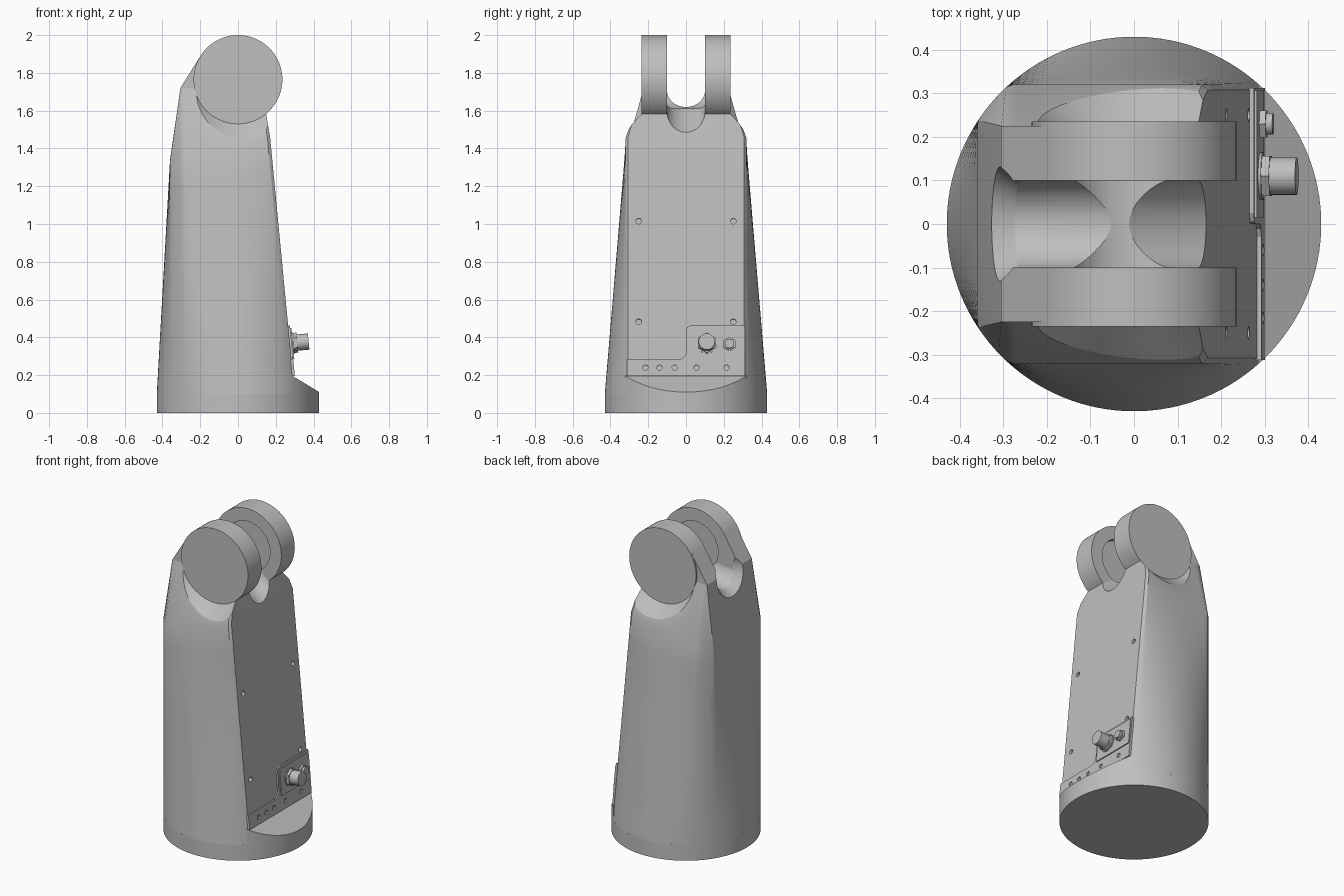
import bpy, bmesh, math
from mathutils import Matrix, Vector

cube = bpy.data.objects.get("Cube")
if cube:
    bpy.data.objects.remove(cube)

grey = bpy.data.materials.new("plain grey")
grey.use_nodes = True
colour = (0.52, 0.52, 0.52, 1)
grey.diffuse_color = colour
grey.node_tree.nodes["Principled BSDF"].inputs["Base Color"].default_value = colour

R = 0.43            # base radius
HUB_Z = 1.765       # pivot height
HUB_R = 0.235


def finish(name, bm):
    bmesh.ops.remove_doubles(bm, verts=bm.verts, dist=0.0005)
    bmesh.ops.recalc_face_normals(bm, faces=bm.faces)
    mesh = bpy.data.meshes.new(name)
    bm.to_mesh(mesh)
    bm.free()
    mesh.materials.append(grey)
    ob = bpy.data.objects.new(name, mesh)
    bpy.context.scene.collection.objects.link(ob)
    return ob


def loft(name, rings, matrix=Matrix()):
    bm = bmesh.new()
    rows = [[bm.verts.new(matrix @ Vector(p)) for p in ring] for ring in rings]
    n = len(rows[0])
    for a, b in zip(rows, rows[1:]):
        for i in range(n):
            j = (i + 1) % n
            bm.faces.new((a[i], a[j], b[j], b[i]))
    bm.faces.new(rows[0])
    bm.faces.new(rows[-1])
    return finish(name, bm)


def prism(name, outline, near, far, matrix=Matrix()):
    return loft(name, [[(d, u, v) for u, v in outline] for d in (near, far)], matrix)


def rod(name, start, end, r0, r1=None, sides=64, matrix=Matrix()):
    start, end = matrix @ Vector(start), matrix @ Vector(end)
    turn = (end - start).to_track_quat("Z", "Y").to_matrix().to_4x4()
    bm = bmesh.new()
    bmesh.ops.create_cone(bm, cap_ends=True, segments=sides, radius1=r0,
                          radius2=r0 if r1 is None else r1, depth=(end - start).length,
                          matrix=Matrix.Translation((start + end) / 2) @ turn)
    return finish(name, bm)


def cut(ob, cutters):
    for cutter in cutters:
        cutter.hide_render = True
        mod = ob.modifiers.new("cut", "BOOLEAN")
        mod.operation = "DIFFERENCE"
        mod.solver = "EXACT"
        mod.object = cutter
        bpy.context.view_layer.objects.active = ob
        bpy.ops.object.modifier_apply(modifier=mod.name)


# Body: round at the foot, blending to a flat-sided head
start = math.acos(0.30 / R)
N = 80
angles = [start + (2 * math.pi - 2 * start) * i / N for i in range(N + 1)]
bottom, seam, top = [], [], []
for a in angles:
    x, y = R * math.cos(a), R * math.sin(a)
    bottom.append(Vector((x, y, 0.1)))
    sx = max(x, -0.36)
    if x > -0.29:
        sx = -0.29 + (x + 0.29) * 0.46 / 0.59
    sy = max(-0.32, min(0.32, y))
    seam.append(Vector((sx, sy, 1.42 + 0.23 * sx)))
    top.append(Vector((max(sx, -0.305) if sx < 0 else sx * 0.74,
                       max(-0.225, min(0.225, y)), 1.72)))
steps = 8
rings = [[p.lerp(q, k / steps) for p, q in zip(bottom, seam)] for k in range(steps + 1)]
body = loft("body", rings + [top])

# Round foot and its sloping ledge
foot = rod("foot", (0, 0, 0), (0, 0, 0.101), R, sides=128)
bm = bmesh.new()
bmesh.ops.create_cone(bm, cap_ends=True, segments=128, radius1=R, radius2=R, depth=0.3,
                      matrix=Matrix.Translation((0, 0, 0.15)))
for point, normal in (((0.285, 0, 0), (-1, 0, 0)), ((R, 0, 0.11), (0.085, 0, 0.14))):
    found = bmesh.ops.bisect_plane(bm, geom=bm.verts[:] + bm.edges[:] + bm.faces[:],
                                   plane_co=point, plane_no=normal, clear_outer=True)
    edges = [e for e in found["geom_cut"] if isinstance(e, bmesh.types.BMEdge)]
    bmesh.ops.edgeloop_fill(bm, edges=edges)
ledge = finish("foot_ledge", bm)


# Channels between the fork arms, and clearance around the hub
def channel(name, x0, z0, x1, z1):
    w = 0.102
    arc = [(w * math.cos(t), w + w * math.sin(t))
           for t in (math.pi + math.pi * i / 24 for i in range(25))]
    return loft(name, [[(x, y, z + h) for y, h in arc] + [(x, w, 2.2), (x, -w, 2.2)]
                       for x, z in ((x0, z0), (x1, z1))])


bore = rod("bore_cutter", (0, -0.13, HUB_Z), (0, 0.13, HUB_Z), 0.155)
mouth = rod("mouth_cutter", (-0.26, 0, 1.712), (-0.36, 0, 1.712), 0.101, 0.165)
cutters = [
    channel("back_channel_cutter", -0.5, 1.585, -0.02, 1.622),
    channel("panel_channel_cutter", -0.03, 1.624, 0.4, 1.319),
    bore, mouth,
]
for s in (-1, 1):
    cutters.append(rod("shoulder_cutter", (0, s * 0.232, HUB_Z), (0, s * 0.45, HUB_Z), 0.232, 0.45, 96))

# Panel frame: x is outward, y sideways, z up the slope
up = Vector((-0.0957, 0, 1)).normalized()
out = Vector((up.z, 0, -up.x))
panel = Matrix.Translation((0.3096, 0, 0)) @ Matrix(
    ((out.x, 0, up.x), (0, 1, 0), (out.z, 0, up.z))).to_4x4()

# Connector bracket with a raised plate
bracket = prism("bracket", [(-0.312, 0.195), (0.312, 0.195), (0.312, 0.465), (0.025, 0.465),
                            (0.005, 0.455), (0, 0.435), (0, 0.315), (-0.01, 0.295),
                            (-0.03, 0.285), (-0.312, 0.285)], -0.01, 0.01, panel)
plate = prism("connector_plate", [(0.015, 0.285), (0.306, 0.285), (0.306, 0.45), (0.015, 0.45)],
              0, 0.016, panel)

# Screw holes
holes = [(y, z) for y in (-0.25, 0.25) for z in (0.485, 1.02)]
body_holes = [rod("hole_cutter", (-0.02, y, z), (0.03, y, z), 0.015, sides=16, matrix=panel)
              for y, z in holes]
strip_holes = [rod("hole_cutter", (0.001, y, 0.24), (0.03, y, 0.24), 0.014, sides=16, matrix=panel)
               for y in (-0.215, -0.14, -0.06, 0.055, 0.215)]
cut(body, cutters + body_holes)
cut(bracket, strip_holes)

# Large and small connectors
parts = [body, foot, ledge, bracket, plate]
for name, y, z, d0, d1, r, sides in (
        ("large_washer", 0.11, 0.37, 0.01, 0.022, 0.055, 32),
        ("large_nut", 0.11, 0.37, 0.02, 0.04, 0.053, 6),
        ("large_barrel", 0.11, 0.37, 0.03, 0.1, 0.043, 32),
        ("small_nut", 0.23, 0.365, 0.01, 0.03, 0.036, 6),
        ("small_barrel", 0.23, 0.365, 0.02, 0.045, 0.025, 24)):
    parts.append(rod(name, (d0, y, z), (d1, y, z), r, sides=sides, matrix=panel))

# Fork arms and hub discs
sideways = Matrix(((0, 1, 0), (1, 0, 0), (0, 0, 1))).to_4x4()
arm_outline = [(-0.317, 1.62), (-0.305, 1.72), (-0.199, 1.89), (0, 1.85), (0, 1.62)]
for s, side in ((-1, "front"), (1, "back")):
    arm = prism(side + "_arm", arm_outline, s * 0.1, s * 0.225, sideways)
    disc = rod(side + "_hub_disc", (0, s * 0.1, HUB_Z), (0, s * 0.235, HUB_Z), HUB_R, sides=96)
    cut(arm, [bore, mouth])
    cut(disc, [bore])
    parts += [arm, disc]

# Remove cutters and smooth the round surfaces
for cutter in cutters + body_holes + strip_holes:
    bpy.data.objects.remove(cutter)
bpy.ops.object.select_all(action="DESELECT")
for ob in parts:
    ob.select_set(True)
bpy.context.view_layer.objects.active = body
bpy.ops.object.shade_smooth_by_angle(angle=math.radians(22))
